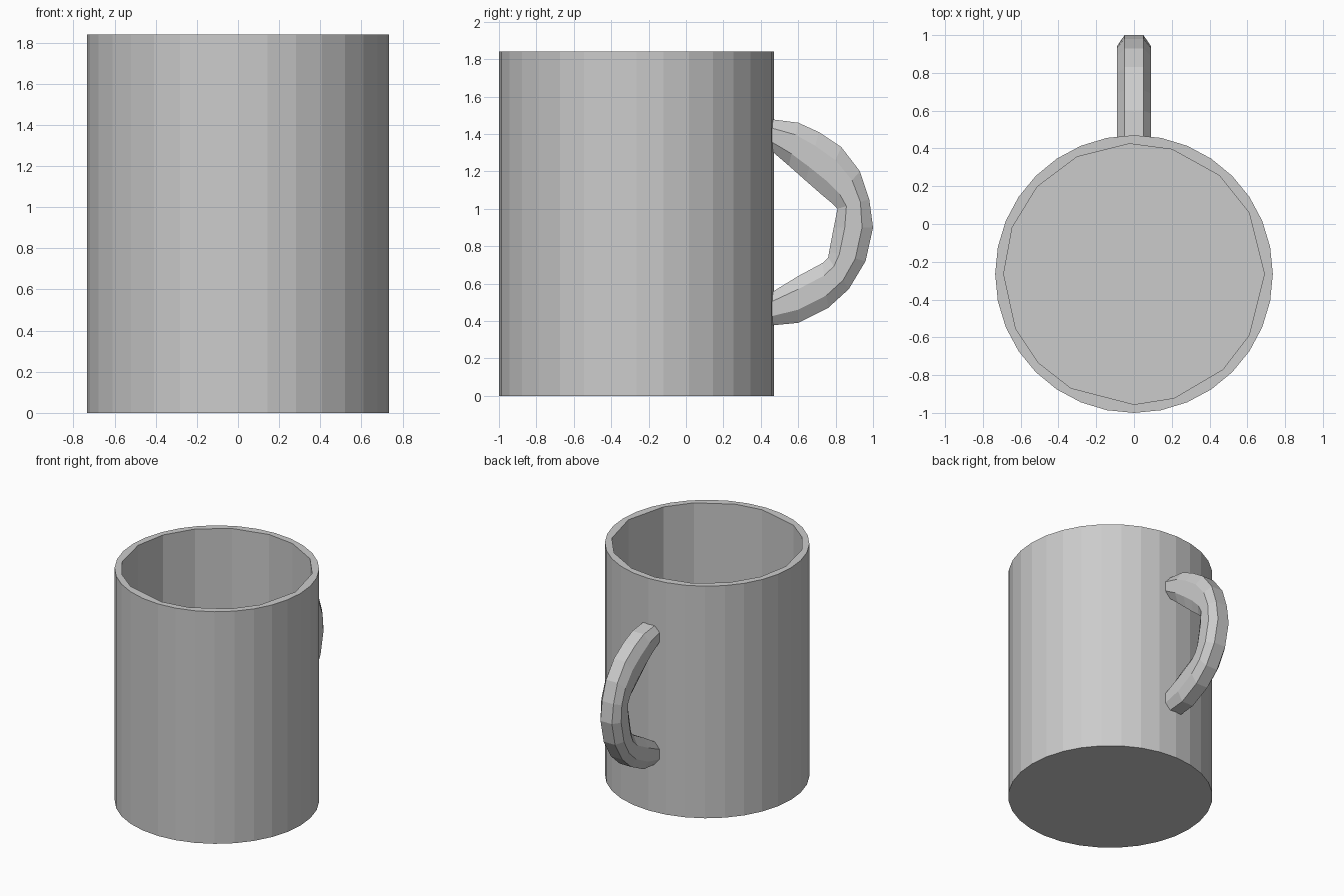
import bpy, bmesh
from math import cos, sin, radians

cube = bpy.data.objects.get("Cube")
if cube:
    bpy.data.objects.remove(cube, do_unlink=True)

CENTRE_Y = -0.265
HEIGHT = 1.84
FLOOR = 0.12

grey = bpy.data.materials.new("plain grey")
colour = (0.6, 0.6, 0.6, 1)
grey.diffuse_color = colour
grey.use_nodes = True
grey.node_tree.nodes["Principled BSDF"].inputs["Base Color"].default_value = colour


def finish(bm, name):
    bmesh.ops.recalc_face_normals(bm, faces=bm.faces)
    mesh = bpy.data.meshes.new(name)
    bm.to_mesh(mesh)
    bm.free()
    mesh.materials.append(grey)
    obj = bpy.data.objects.new(name, mesh)
    bpy.context.collection.objects.link(obj)
    return obj


def ring(bm, angles, radius, z):
    return [bm.verts.new((radius * cos(radians(a)),
                          CENTRE_Y + radius * sin(radians(a)), z)) for a in angles]


def bridge(bm, a, b):
    n = len(a)
    for i in range(n):
        j = (i + 1) % n
        bm.faces.new((a[i], a[j], b[j], b[i]))


def loop_edges(bm, verts):
    return [bm.edges.get((verts[i - 1], verts[i])) for i in range(len(verts))]


# Cup body: round outer wall, coarser faceted inner wall, flat rim
bm = bmesh.new()
outer_angles = [i * 360 / 32 for i in range(32)]
inner_angles = [0, 28, 49, 73, 92, 116, 138, 159, 180,
                205, 223, 241, 270, 288, 313, 332]
outer = [ring(bm, outer_angles, 0.735, z) for z in (0, FLOOR, HEIGHT)]
inner = [ring(bm, inner_angles, 0.69, z) for z in (FLOOR, HEIGHT)]
bm.faces.new(outer[0])
bm.faces.new(inner[0])
bridge(bm, outer[0], outer[1])
bridge(bm, outer[1], outer[2])
bridge(bm, inner[0], inner[1])
bmesh.ops.triangle_fill(bm, use_beauty=True,
                        edges=loop_edges(bm, outer[2]) + loop_edges(bm, inner[1]))
finish(bm, "cup_body")

# Handle: octagonal sections spanning from the outer to the inner outline (y, z)
sections = [
    ((0.445, 1.48), (0.445, 1.32)),
    ((0.60, 1.46), (0.55, 1.23)),
    ((0.71, 1.41), (0.64, 1.15)),
    ((0.83, 1.33), (0.72, 1.08)),
    ((0.93, 1.20), (0.78, 1.03)),
    ((0.98, 1.05), (0.81, 1.00)),
    ((1.00, 0.90), (0.79, 0.90)),
    ((0.96, 0.72), (0.765, 0.77)),
    ((0.87, 0.57), (0.76, 0.74)),
    ((0.76, 0.47), (0.73, 0.71)),
    ((0.60, 0.39), (0.60, 0.64)),
    ((0.445, 0.375), (0.445, 0.545)),
]
# Half-width across x, and fraction of the way from outer to inner outline
half = [(0.05, 0), (0.09, 0.28), (0.09, 0.72), (0.05, 1)]
octagon = half + [(-x, t) for x, t in reversed(half)]
bm = bmesh.new()
rings = [[bm.verts.new((x, o[0] + (i[0] - o[0]) * t, o[1] + (i[1] - o[1]) * t))
          for x, t in octagon] for o, i in sections]
for a, b in zip(rings, rings[1:]):
    bridge(bm, a, b)
bm.faces.new(rings[0])
bm.faces.new(rings[-1])
finish(bm, "handle")
